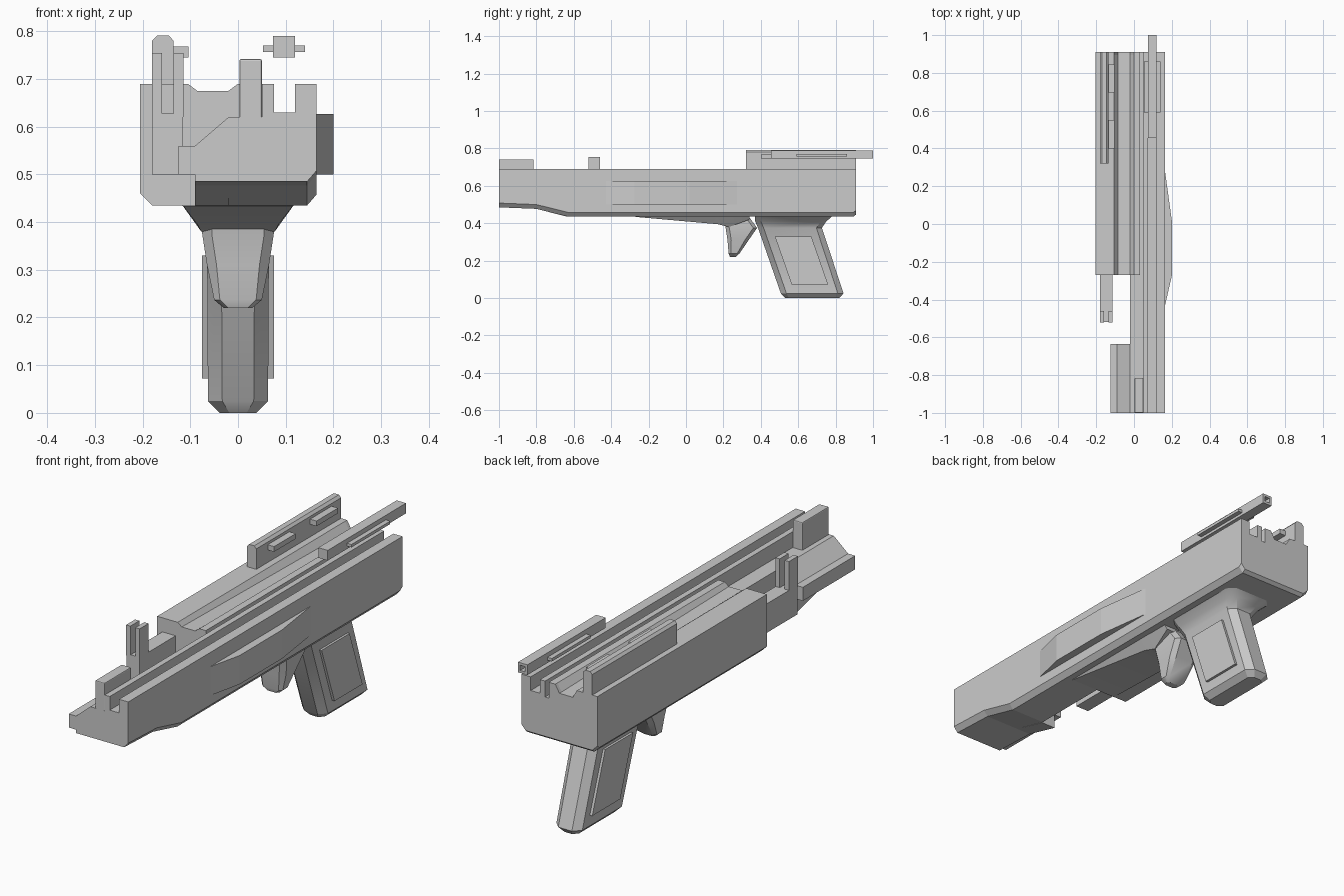
import bpy, bmesh, math
from mathutils import Vector

if "Cube" in bpy.data.objects:
    bpy.data.objects.remove(bpy.data.objects["Cube"])


def loft(name, rings, smooth=False, bevel=0.0):
    """Skin a list of equal-length point rings and cap both ends."""
    bm = bmesh.new()
    vs = [[bm.verts.new(p) for p in r] for r in rings]
    n = len(vs[0])
    for a, b in zip(vs, vs[1:]):
        for i in range(n):
            j = (i + 1) % n
            bm.faces.new((a[i], a[j], b[j], b[i]))
    bm.faces.new(vs[0])
    bm.faces.new(vs[-1])
    bmesh.ops.recalc_face_normals(bm, faces=bm.faces)
    me = bpy.data.meshes.new(name)
    bm.to_mesh(me)
    bm.free()
    ob = bpy.data.objects.new(name, me)
    bpy.context.collection.objects.link(ob)
    if bevel:
        m = ob.modifiers.new("bevel", 'BEVEL')
        m.width, m.segments = bevel, 2
    if smooth:
        bpy.ops.object.select_all(action='DESELECT')
        ob.select_set(True)
        bpy.context.view_layer.objects.active = ob
        bpy.ops.object.shade_smooth_by_angle(angle=math.radians(30))
    return ob


def box(name, x0, x1, y0, y1, z0, z1, bevel=0.0):
    r = [(x0, z0), (x1, z0), (x1, z1), (x0, z1)]
    return loft(name, [[(x, y, z) for x, z in r] for y in (y0, y1)], bevel=bevel)


def along_y(name, profile, stations):
    """Sweep an xz profile along y; each station lifts the low points by dz."""
    return loft(name, [[(x, y, z + (dz if z < 0.5 else 0)) for x, z in profile]
                       for y, dz in stations])


def along_x(name, profile, x0, x1):
    return loft(name, [[(x, y, z) for y, z in profile] for x in (x0, x1)])


def octagon(hx, y0, y1, z, c):
    return [(-hx, y0 + c, z), (-hx + c, y0, z), (hx - c, y0, z), (hx, y0 + c, z),
            (hx, y1 - c, z), (hx - c, y1, z), (-hx + c, y1, z), (-hx, y1 - c, z)]


# Long right body with a low shelf and an open channel on top
along_y("main_body", [(-.02, .435), (.145, .435), (.165, .458), (.165, .69), (.12, .69),
                      (.12, .63), (.075, .63), (.075, .69), (.05, .69), (.05, .62), (-.02, .62)],
        [(-1, .05), (-.8, .042), (-.63, 0), (.895, 0), (.91, .012)])

# Left body with a shallow groove that deepens to the rear
left = [(-.18, .435), (-.02, .435), (-.02, .615), (.032, .615), (.032, .69), (0, .69)]
rings = []
for y, groove, lift in ((-.27, .675, 0), (.895, .655, 0), (.91, .655, .012)):
    prof = left + [(-.02, groove), (-.085, groove), (-.105, .69), (-.205, .69), (-.205, .46)]
    rings.append([(x, y, z + (lift if z < .5 else 0)) for x, z in prof])
loft("left_body", rings)

# Front left cheek, its side lug and the front block
along_y("front_cheek", [(-.09, .435), (-.02, .435), (-.02, .62), (-.09, .56)],
        [(-1, .05), (-.8, .042), (-.635, 0)])
box("front_side_lug", -.125, -.09, -1, -.635, .5, .56)
box("front_block", .003, .05, -1, -.815, .6, .742, bevel=.004)

# Forked front sight on its bracket
box("sight_bracket", -.18, -.115, -.52, -.2, .5, .628)
for side, x in (("left", -.18), ("right", -.135)):
    box(side + "_sight_prong", x, x + .021, -.522, -.46, .62, .755)

# Swollen panel on the right side
trapezoid = [(.16, -.45), (.2, -.275), (.2, .02), (.16, .31)]
loft("side_panel", [[(x, y, z) for x, y in trapezoid] for z in (.5, .627)])

# Upright rear plate and its two lugs
along_y("rear_plate", [(-.18, .65), (-.135, .65), (-.135, .78), (-.145, .791),
                       (-.17, .791), (-.18, .78)], [(.32, 0), (.91, 0)])
for i, y in enumerate((.4, .695)):
    box(f"plate_lug_{i + 1}", -.14, -.104, y, y + .15, .745, .768)

# Rear sight tube with a recessed end, and rails on both sides
tube = box("sight_tube", .073, .119, .455, 1, .745, .79)
bore = box("tube_bore_cutter", .084, .108, .85, 1.1, .756, .779)
bore.hide_render = True
bore.hide_viewport = True
cut = tube.modifiers.new("bore", 'BOOLEAN')
cut.object, cut.solver = bore, 'EXACT'
for side, x in (("left", .052), ("right", .117)):
    box(side + "_sight_rail", x, x + .023, .59, .86, .757, .77)

# Raked grip with a flared collar
loft("grip", [octagon(*s) for s in ((.038, .53, .82, 0, .02), (.063, .507, .842, .025, .03),
                                    (.065, .385, .727, .375, .03), (.085, .37, .75, .41, .03),
                                    (.12, .37, .785, .44, .03))], smooth=True)
along_x("grip_panels", [(.475, .33), (.67, .33), (.76, .072), (.565, .072)], -.075, .075)

# Wedge under the body ahead of the trigger
loft("under_wedge", [[(-.12, y, .44), (.12, y, .44), (w, y, z), (-w, y, z)]
                     for y, z, w in ((-.27, .434, .115), (.17, .395, .085), (.23, .38, .077),
                                     (.34, .42, .1))], smooth=True)

# Trigger, narrowing downwards
loft("trigger", [octagon(*s) for s in ((.03, .235, .265, .22, .01), (.05, .228, .285, .237, .012),
                                       (.065, .222, .335, .31, .02),
                                       (.075, .212, .38, .375, .02), (.075, .2, .34, .43, .02))],
     smooth=True)
